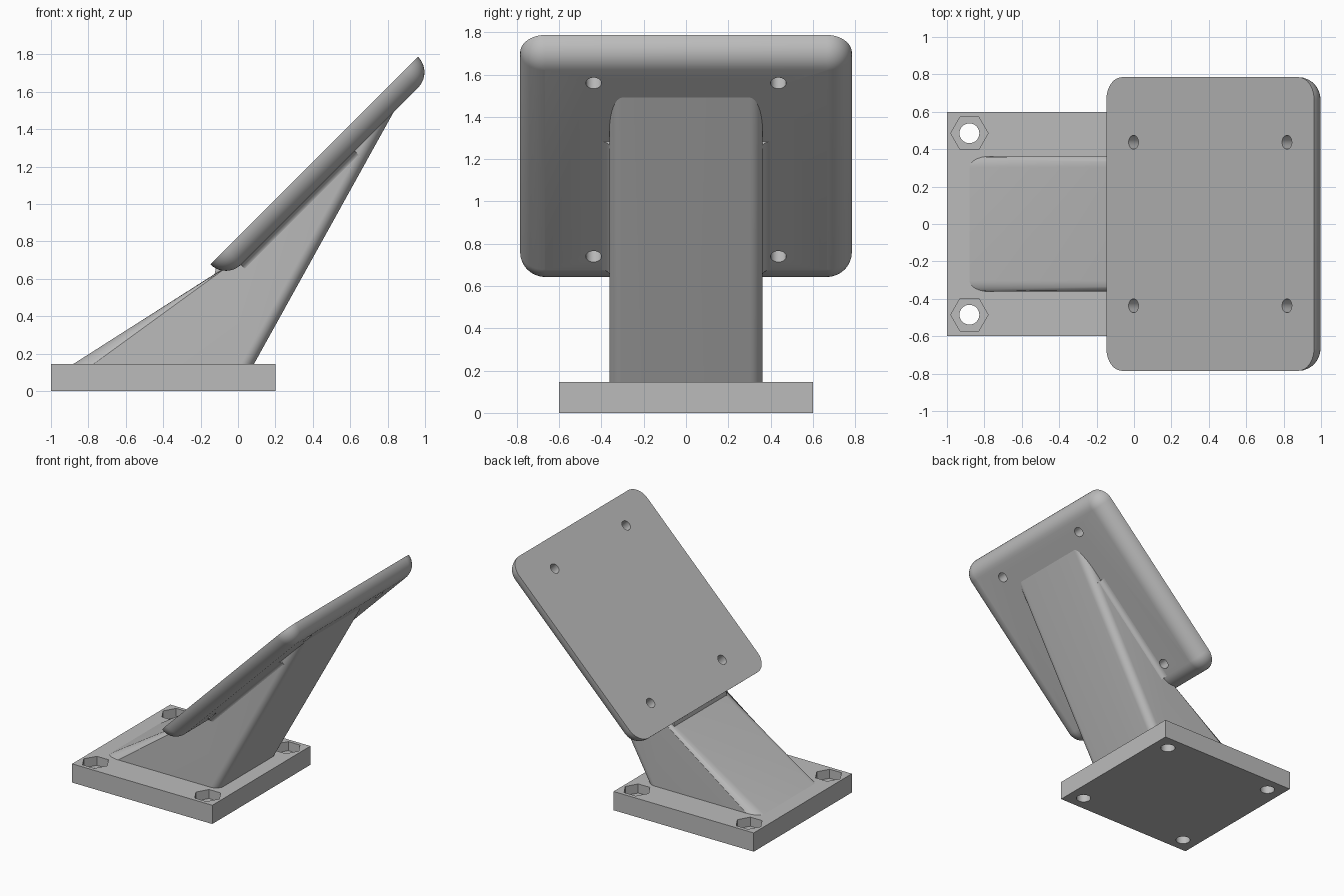
import bpy, bmesh, math
from mathutils import Matrix, Vector

if "Cube" in bpy.data.objects:
    bpy.data.objects.remove(bpy.data.objects["Cube"], do_unlink=True)

grey = bpy.data.materials.new("plain_grey")
grey.use_nodes = True
grey.diffuse_color = (0.5, 0.5, 0.5, 1)
grey.node_tree.nodes["Principled BSDF"].inputs["Base Color"].default_value = (0.5, 0.5, 0.5, 1)

# Frame of the tilted plate: origin at the middle of its top face
TILT = Matrix.Translation((0.4075, 0, 1.2325)) @ Matrix.Rotation(-math.pi / 4, 4, 'Y')


def finish(name, bm, matrix=None):
    if matrix:
        bm.transform(matrix)
    bmesh.ops.recalc_face_normals(bm, faces=bm.faces)
    mesh = bpy.data.meshes.new(name)
    bm.to_mesh(mesh)
    bm.free()
    mesh.materials.append(grey)
    obj = bpy.data.objects.new(name, mesh)
    bpy.context.collection.objects.link(obj)
    return obj


def activate(obj):
    bpy.ops.object.select_all(action='DESELECT')
    obj.select_set(True)
    bpy.context.view_layer.objects.active = obj


def smooth(obj):
    activate(obj)
    bpy.ops.object.shade_smooth_by_angle(angle=math.radians(30))


def prism(points, step):
    """Extrude a closed loop of points along the vector step."""
    bm = bmesh.new()
    face = bm.faces.new([bm.verts.new(p) for p in points])
    new = bmesh.ops.extrude_face_region(bm, geom=[face])["geom"]
    moved = [v for v in new if isinstance(v, bmesh.types.BMVert)]
    bmesh.ops.translate(bm, vec=step, verts=moved)
    return bm


def drill(obj, sides, radius, low, high, centres, matrix=None):
    """Cut upright prisms or cylinders out of an object."""
    bm = bmesh.new()
    for x, y in centres:
        place = Matrix.Translation((x, y, (low + high) / 2))
        bmesh.ops.create_cone(bm, cap_ends=True, segments=sides, radius1=radius,
                              radius2=radius, depth=high - low,
                              matrix=place @ Matrix.Rotation(math.pi / 2, 4, 'Z'))
    cutter = finish("cutter", bm, matrix)
    cutter.hide_render = True
    activate(obj)
    mod = obj.modifiers.new("cut", 'BOOLEAN')
    mod.operation, mod.solver, mod.object = 'DIFFERENCE', 'EXACT', cutter
    bpy.ops.object.modifier_apply(modifier=mod.name)
    bpy.data.objects.remove(cutter, do_unlink=True)


# Base slab with bolt holes and hexagonal nut pockets
bm = bmesh.new()
bmesh.ops.create_cube(bm, size=1, matrix=Matrix.Translation((-0.4, 0, 0.0725))
                      @ Matrix.Diagonal((1.2, 1.2, 0.145, 1)))
base = finish("base_slab", bm)
corners = [(x, y) for x in (-0.88, 0.08) for y in (-0.485, 0.485)]
drill(base, 32, 0.053, -0.1, 0.3, corners)
drill(base, 6, 0.1, 0.075, 0.3, corners)
smooth(base)

# Leaning neck with its long edges rounded
profile = [(-0.904, 0.13), (0, 0.706), (0.882, 1.582), (0.077, 0.13)]
bm = prism([(x, -0.362, z) for x, z in profile], Vector((0, 0.724, 0)))
bm.edges.ensure_lookup_table()


def is_long(edge):
    a, b = (v.co for v in edge.verts)
    low, high = min(a.z, b.z), max(a.z, b.z)
    return abs(a.y - b.y) < 0.01 and low < 0.2 and high > 0.5


bmesh.ops.bevel(bm, geom=[e for e in bm.edges if is_long(e)], offset=0.06,
                segments=8, profile=0.5, affect='EDGES')
smooth(finish("neck", bm))

# Tilted mounting plate: square, with fully rounded corners and underside rim
HALF, R, STEPS = 0.783, 0.117, 10
bm = bmesh.new()
rings = []
for i in range(STEPS + 1):
    t = i / STEPS * math.pi / 2
    radius = R * math.cos(t) + 0.002
    ring = []
    for k in range(4):
        sx, sy = (1, -1, -1, 1)[k], (1, 1, -1, -1)[k]
        for j in range(STEPS + 1):
            a = (k + j / STEPS) * math.pi / 2
            ring.append(bm.verts.new((sx * (HALF - R) + radius * math.cos(a),
                                      sy * (HALF - R) + radius * math.sin(a),
                                      -R * math.sin(t))))
    rings.append(ring)
for upper, lower in zip(rings, rings[1:]):
    for i in range(len(upper)):
        j = (i + 1) % len(upper)
        bm.faces.new((upper[i], upper[j], lower[j], lower[i]))
bm.faces.new(rings[0])
bm.faces.new(rings[-1])
plate = finish("mounting_plate", bm, TILT)
drill(plate, 32, 0.037, -0.3, 0.2,
      [(u, v) for u in (-0.58, 0.58) for v in (-0.437, 0.437)], TILT)
smooth(plate)

# Concave fillets where the neck sides meet the plate underside
F = 0.04
for side, name in ((1, "left_fillet"), (-1, "right_fillet")):
    arc = [(0.36 + F - F * math.sin(a), -R - F + F * math.cos(a))
           for a in (i / 6 * math.pi / 2 for i in range(7))]
    loop = [(0.34, -R + 0.01), (0.36 + F, -R + 0.01)] + arc + [(0.34, -R - F)]
    bm = prism([(-0.67, side * v, w) for v, w in loop], Vector((0.86, 0, 0)))
    smooth(finish(name, bm, TILT))

# Small step where the neck top meets the lower plate edge
step = [(-0.125, 0.624), (-0.115, 0.675), (-0.02, 0.73), (-0.02, 0.68)]
smooth(finish("neck_step", prism([(x, -0.32, z) for x, z in step], Vector((0, 0.64, 0)))))
